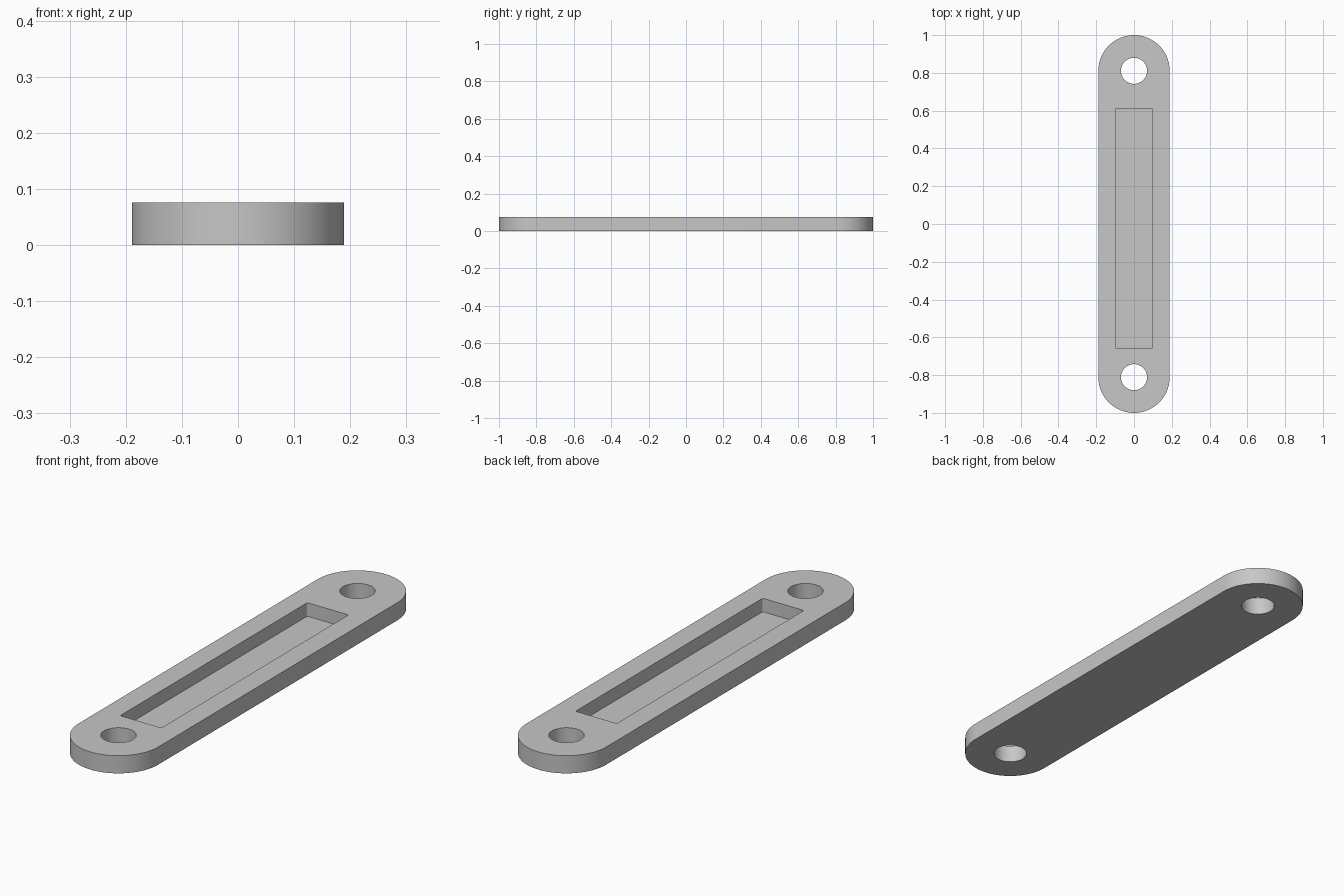
import bpy
import bmesh
import math

if "Cube" in bpy.data.objects:
    bpy.data.objects.remove(bpy.data.objects["Cube"])

HALF_WIDTH, HEIGHT = 0.189, 0.076
END = 1 - HALF_WIDTH              # centre of each rounded end
HOLE_RADIUS = 0.069
POCKET_FLOOR = 0.018

grey = bpy.data.materials.new("grey")
grey.use_nodes = True
colour = (0.57, 0.57, 0.57, 1)
grey.diffuse_color = colour
grey.node_tree.nodes["Principled BSDF"].inputs["Base Color"].default_value = colour


def rounded_outline(half_x, y_min, y_max, radius, steps):
    """Rectangle outline with four rounded corners, counter-clockwise."""
    points = []
    corners = [(1, y_max - radius), (-1, y_max - radius),
               (-1, y_min + radius), (1, y_min + radius)]
    for quarter, (side, cy) in enumerate(corners):
        cx = side * (half_x - radius)
        for i in range(steps + 1):
            a = (quarter + i / steps) * math.pi / 2
            points.append((cx + radius * math.cos(a), cy + radius * math.sin(a)))
    return points


def prism(name, outline, z_min, z_max):
    """Extrude a flat outline upwards into a solid."""
    bm = bmesh.new()
    base = bm.faces.new([bm.verts.new((x, y, z_min)) for x, y in outline])
    top = bmesh.ops.extrude_face_region(bm, geom=[base])["geom"]
    verts = [g for g in top if isinstance(g, bmesh.types.BMVert)]
    bmesh.ops.translate(bm, verts=verts, vec=(0, 0, z_max - z_min))
    bmesh.ops.remove_doubles(bm, verts=bm.verts, dist=1e-5)
    bmesh.ops.recalc_face_normals(bm, faces=bm.faces)
    mesh = bpy.data.meshes.new(name)
    bm.to_mesh(mesh)
    bm.free()
    mesh.materials.append(grey)
    obj = bpy.data.objects.new(name, mesh)
    bpy.context.collection.objects.link(obj)
    return obj


# Bar with fully rounded ends
plate = prism("plate", rounded_outline(HALF_WIDTH, -1, 1, HALF_WIDTH, 24), 0, HEIGHT)

# Shallow pocket, slightly off centre, with tiny corner radii
cutters = [prism("pocket_cutter", rounded_outline(0.098, -0.66, 0.61, 0.006, 4),
                 POCKET_FLOOR, HEIGHT + 0.1)]

# Screw hole through each end
for label, side in (("front", -1), ("back", 1)):
    cy = side * END
    ring = rounded_outline(HOLE_RADIUS, cy - HOLE_RADIUS, cy + HOLE_RADIUS, HOLE_RADIUS, 16)
    cutters.append(prism(label + "_hole_cutter", ring, -0.1, HEIGHT + 0.1))

# Cut the pocket and holes, then discard the cutters
bpy.ops.object.select_all(action="DESELECT")
plate.select_set(True)
bpy.context.view_layer.objects.active = plate
for cutter in cutters:
    cutter.hide_render = True
    cut = plate.modifiers.new(cutter.name, "BOOLEAN")
    cut.operation = "DIFFERENCE"
    cut.solver = "EXACT"
    cut.object = cutter
    bpy.ops.object.modifier_apply(modifier=cut.name)
    bpy.data.objects.remove(cutter)

bpy.ops.object.shade_smooth_by_angle(angle=math.radians(30))
